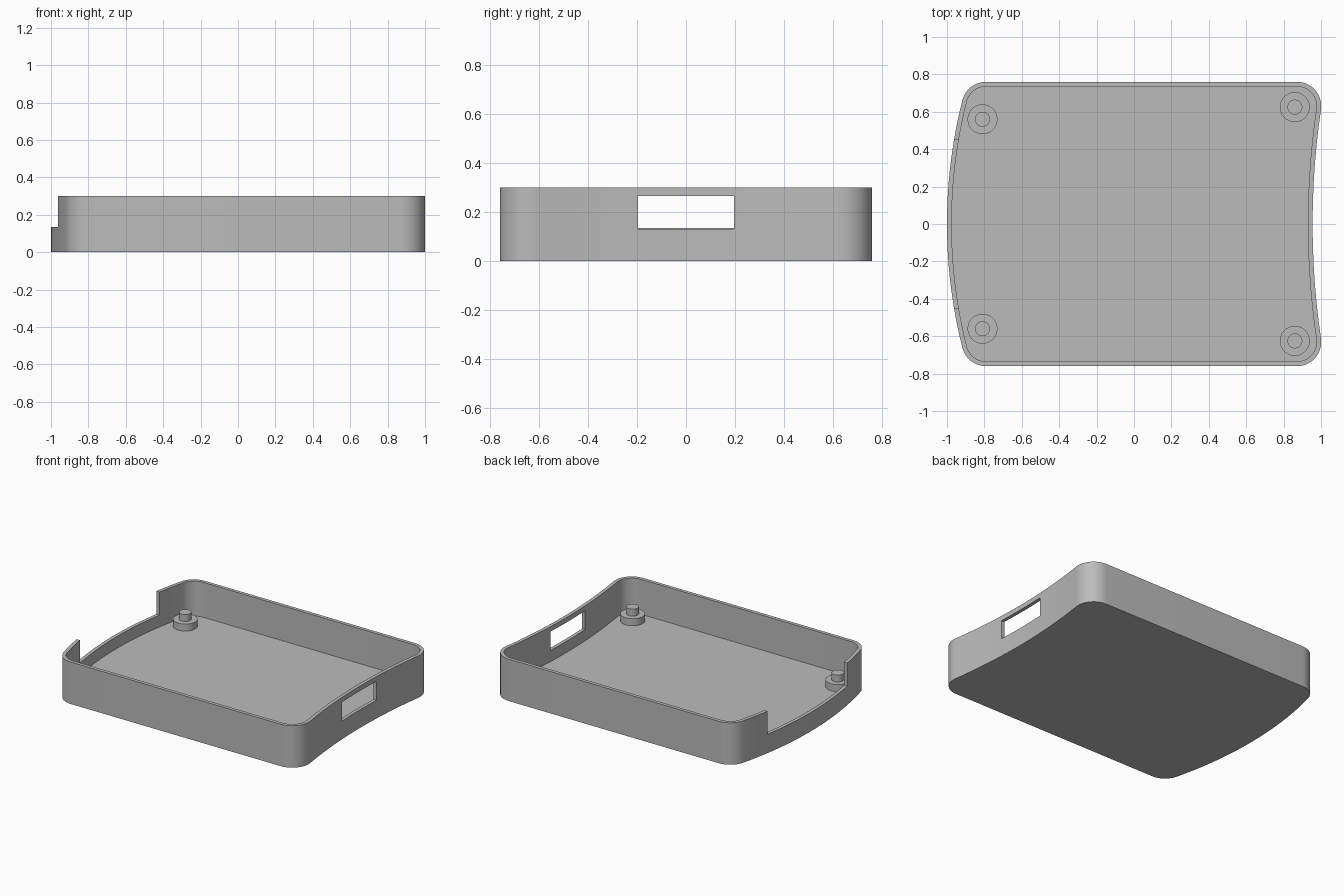
import bpy, bmesh, math
from mathutils import Vector

if "Cube" in bpy.data.objects:
    bpy.data.objects.remove(bpy.data.objects["Cube"])

HEIGHT, FLOOR, WALL = 0.30, 0.05, 0.025

grey = bpy.data.materials.new("light grey plastic")
grey.use_nodes = True
grey.diffuse_color = (0.5, 0.5, 0.5, 1)
grey.node_tree.nodes["Principled BSDF"].inputs["Base Color"].default_value = (0.5, 0.5, 0.5, 1)


def arc(centre, radius, start, end, steps):
    return [centre + radius * Vector((math.cos(a), math.sin(a)))
            for a in (start + (end - start) * i / steps for i in range(steps + 1))]


def outline(inset):
    """Tray outline: hollow +x side, bulging -x side, rounded corners."""
    r = 0.13 - inset
    cy = 0.63
    hollow_r, bulge_r = 4.2 + inset, 2.7 - inset
    hollow = Vector((0.955 + 4.2, 0))
    bulge = Vector((-1 + 2.7, 0))
    right = Vector((hollow.x - math.sqrt((hollow_r + r) ** 2 - cy ** 2), cy))
    left = Vector((bulge.x - math.sqrt((bulge_r - r) ** 2 - cy ** 2), cy))
    to_right, to_left = right - hollow, left - bulge
    a = math.atan2(to_right.y, to_right.x)
    b = math.atan2(to_left.y, to_left.x)
    half = arc(hollow, hollow_r, math.pi, a, 12)
    half += arc(right, r, a - math.pi, math.pi / 2, 14)[1:]
    half += arc(left, r, math.pi / 2, b, 12)
    half += arc(bulge, bulge_r, b, math.pi, 12)[1:]
    return half + [Vector((p.x, -p.y)) for p in reversed(half[1:-1])]


def finish(name, bm):
    bmesh.ops.recalc_face_normals(bm, faces=bm.faces)
    mesh = bpy.data.meshes.new(name)
    bm.to_mesh(mesh)
    bm.free()
    mesh.materials.append(grey)
    obj = bpy.data.objects.new(name, mesh)
    bpy.context.collection.objects.link(obj)
    return obj


def smooth(obj):
    bpy.ops.object.select_all(action="DESELECT")
    obj.select_set(True)
    bpy.context.view_layer.objects.active = obj
    bpy.ops.object.shade_smooth_by_angle(angle=math.radians(30))


def cut(obj, name, low, high):
    """Cut a box-shaped opening, then drop the cutter."""
    bm = bmesh.new()
    bmesh.ops.create_cube(bm, size=1)
    low, high = Vector(low), Vector(high)
    bmesh.ops.scale(bm, vec=high - low, verts=bm.verts)
    bmesh.ops.translate(bm, vec=(low + high) / 2, verts=bm.verts)
    cutter = finish(name, bm)
    cutter.hide_render = True
    mod = obj.modifiers.new(name, "BOOLEAN")
    mod.operation, mod.solver, mod.object = "DIFFERENCE", "EXACT", cutter
    bpy.context.view_layer.objects.active = obj
    bpy.ops.object.modifier_apply(modifier=name)
    bpy.data.objects.remove(cutter)


# Tray shell: outer wall, rim, inner wall, floor and underside
bm = bmesh.new()
rings = [[bm.verts.new((p.x, p.y, z)) for p in outline(inset)]
         for inset, z in ((0, 0), (0, HEIGHT), (WALL, HEIGHT), (WALL, FLOOR))]
for lower, upper in zip(rings, rings[1:]):
    for i in range(len(lower)):
        j = (i + 1) % len(lower)
        bm.faces.new((lower[i], lower[j], upper[j], upper[i]))
bm.faces.new(rings[0])
bm.faces.new(rings[-1])
tray = finish("tray", bm)

# Window in the hollow side, open notch in the bulging side
cut(tray, "window_cutter", (0.85, -0.195, 0.13), (1.1, 0.195, 0.265))
cut(tray, "notch_cutter", (-1.1, -0.45, 0.135), (-0.85, 0.45, 0.5))
smooth(tray)

# Stepped mounting posts in the four corners
for end, x, y in (("right", -0.81, 0.56), ("left", 0.86, 0.625)):
    for place, side in (("front", -1), ("back", 1)):
        for part, radius, bottom, top in (("base", 0.08, FLOOR - 0.01, 0.10),
                                          ("peg", 0.04, 0.09, 0.15)):
            bm = bmesh.new()
            bmesh.ops.create_cone(bm, cap_ends=True, segments=40, radius1=radius,
                                  radius2=radius, depth=top - bottom)
            bmesh.ops.translate(bm, vec=(x, side * y, (top + bottom) / 2), verts=bm.verts)
            smooth(finish(f"{place}_{end}_post_{part}", bm))
